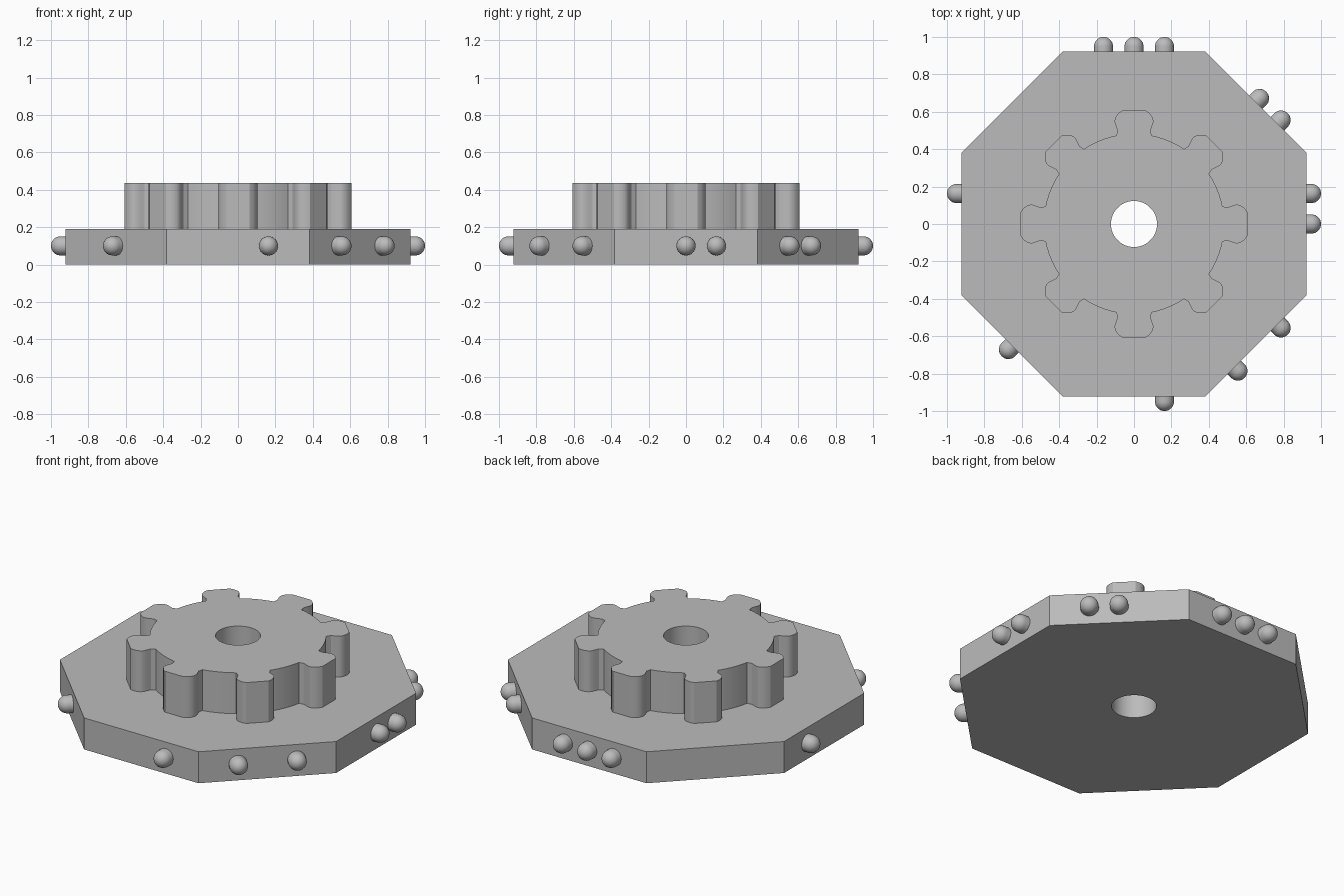
import bpy, bmesh
from math import sin, cos, tan, pi, radians, atan2, hypot
from mathutils import Matrix

if "Cube" in bpy.data.objects:
    bpy.data.objects.remove(bpy.data.objects["Cube"])

grey = bpy.data.materials.new("plain grey")
grey.use_nodes = True
GREY = (0.5, 0.5, 0.5, 1)
grey.diffuse_color = GREY
grey.node_tree.nodes["Principled BSDF"].inputs["Base Color"].default_value = GREY

BASE_TOP, GEAR_TOP = 0.19, 0.437
APOTHEM, HOLE_R = 0.922, 0.123


def finish(name, bm):
    bmesh.ops.recalc_face_normals(bm, faces=bm.faces[:])
    mesh = bpy.data.meshes.new(name)
    bm.to_mesh(mesh)
    bm.free()
    mesh.materials.append(grey)
    obj = bpy.data.objects.new(name, mesh)
    bpy.context.collection.objects.link(obj)
    bpy.ops.object.select_all(action="DESELECT")
    obj.select_set(True)
    bpy.context.view_layer.objects.active = obj
    bpy.ops.object.shade_smooth_by_angle(angle=radians(30))
    return obj


def circle(r, n, start=0.0):
    return [(r * cos(start + 2 * pi * i / n), r * sin(start + 2 * pi * i / n)) for i in range(n)]


def bored_plate(name, outline, z0, z1):
    """Extrude an outline that has the round axle hole through it."""
    bm = bmesh.new()
    edges = []
    for loop in (outline, circle(HOLE_R, 48)):
        vs = [bm.verts.new((x, y, z0)) for x, y in loop]
        edges += [bm.edges.new((vs[i - 1], vs[i])) for i in range(len(vs))]
    bmesh.ops.triangle_fill(bm, edges=edges, use_beauty=True, normal=(0, 0, 1))
    top = bmesh.ops.extrude_face_region(bm, geom=bm.faces[:], use_keep_orig=True)
    moved = [v for v in top["geom"] if isinstance(v, bmesh.types.BMVert)]
    bmesh.ops.translate(bm, verts=moved, vec=(0, 0, z1 - z0))
    return finish(name, bm)


# Octagonal base
bored_plate("octagon_base", circle(APOTHEM / cos(pi / 8), 8, pi / 8), 0, BASE_TOP)

# Gear: half a tooth as (distance out, half width), mirrored and repeated
half_tooth = [(0.473, 0.094), (0.50, 0.088), (0.522, 0.096), (0.545, 0.104),
              (0.563, 0.102), (0.58, 0.093), (0.595, 0.08), (0.607, 0.062)]
tooth = [(d, -w) for d, w in half_tooth] + [(d, w) for d, w in reversed(half_tooth)]
root_r = hypot(*half_tooth[0])
root_a = atan2(half_tooth[0][1], half_tooth[0][0])
outline = []
for k in range(8):
    a = k * pi / 4
    outline += [(d * cos(a) - w * sin(a), d * sin(a) + w * cos(a)) for d, w in tooth]
    span = pi / 4 - 2 * root_a
    outline += [(root_r * cos(a + root_a + span * i / 6), root_r * sin(a + root_a + span * i / 6))
                for i in range(1, 6)]
bored_plate("gear", outline, BASE_TOP, GEAR_TOP)


# Rounded studs on the rim
def stud(name, angle, offset, r=0.051, z=0.1):
    shaft = 1.0 - r - APOTHEM
    bm = bmesh.new()
    rings = [(APOTHEM - 0.01, r)]
    rings += [(APOTHEM + shaft + r * sin(t * pi / 16), r * cos(t * pi / 16)) for t in range(8)]
    loops = [[bm.verts.new((x, offset + u, z + v)) for u, v in circle(rad, 24)] for x, rad in rings]
    for lo, hi in zip(loops, loops[1:]):
        for i in range(24):
            bm.faces.new((lo[i - 1], lo[i], hi[i], hi[i - 1]))
    tip = bm.verts.new((1.0, offset, z))
    for i in range(24):
        bm.faces.new((loops[-1][i - 1], loops[-1][i], tip))
    bm.faces.new(loops[0])
    bm.transform(Matrix.Rotation(angle, 4, "Z"))
    finish(name, bm)


STEP = 0.163
# Side of the octagon, counted from +x, and the slots that hold a stud
slots = {0: (0, 1), 1: (-1, 0), 2: (-1, 0, 1), 4: (-1,), 5: (0,), 6: (1,), 7: (-1, 1)}
for side, places in slots.items():
    for n, place in enumerate(places):
        stud(f"stud_side{side}_{n + 1}", side * pi / 4, place * STEP)
